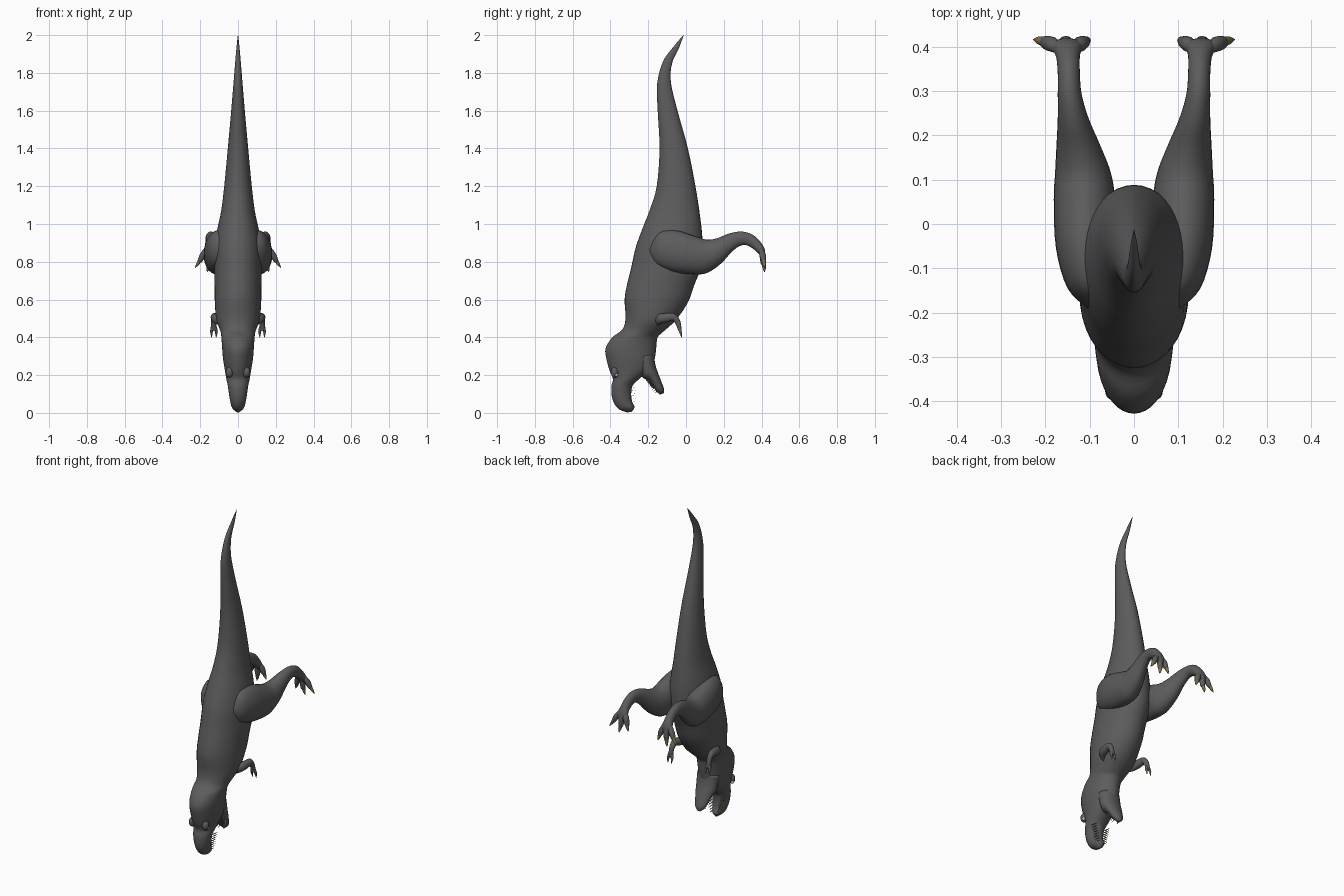
import bpy, bmesh
from math import cos, sin, pi
from mathutils import Vector


def material(name, rgb):
    m = bpy.data.materials.new(name)
    m.diffuse_color = (*rgb, 1)
    return m


SKIN = material("dark_skin", (0.11, 0.108, 0.108))
CLAW = material("claw_horn", (0.22, 0.17, 0.06))
TOOTH = material("tooth_ivory", (0.45, 0.38, 0.22))
EYE = material("eye_pale", (0.5, 0.5, 0.48))
MOUTH = material("mouth_dark", (0.10, 0.08, 0.07))


def finish(bm, name, mat, mirror=False):
    if mirror:
        twin = bmesh.ops.duplicate(bm, geom=bm.verts[:] + bm.edges[:] + bm.faces[:])["geom"]
        for v in twin:
            if isinstance(v, bmesh.types.BMVert):
                v.co.x = -v.co.x
    bmesh.ops.recalc_face_normals(bm, faces=bm.faces[:])
    for f in bm.faces:
        f.smooth = True
    me = bpy.data.meshes.new(name)
    bm.to_mesh(me)
    bm.free()
    me.materials.append(mat)
    ob = bpy.data.objects.new(name, me)
    bpy.context.collection.objects.link(ob)
    return ob


def spline(rows, steps):
    # Catmull-Rom interpolation through rows of numbers
    out = []
    for i in range(len(rows) - 1):
        a, b, c, d = (rows[max(0, min(len(rows) - 1, i + k))] for k in (-1, 0, 1, 2))
        for s in range(steps):
            t = s / steps
            out.append([0.5 * (2*q + (r-p)*t + (2*p-5*q+4*r-u)*t*t + (3*q-p-3*r+u)*t**3)
                        for p, q, r, u in zip(a, b, c, d)])
    return out + [list(rows[-1])]


def loft(bm, rows, seg=28, steps=4):
    # each row: edge point A (y, z), edge point B (y, z), centre x, half width
    rings = []
    for ay, az, by, bz, cx, hw in spline(rows, steps):
        mid = Vector((cx, (ay+by)/2, (az+bz)/2))
        half = Vector((0, (ay-by)/2, (az-bz)/2))
        rings.append([bm.verts.new(mid + half*sin(2*pi*k/seg) + Vector((hw*cos(2*pi*k/seg), 0, 0)))
                      for k in range(seg)])
    for r, s in zip(rings, rings[1:]):
        for k in range(seg):
            n = (k+1) % seg
            bm.faces.new((r[k], r[n], s[n], s[k]))
    bm.faces.new(rings[0])
    bm.faces.new(rings[-1])


def tube(bm, pts, seg=12, steps=4):
    # downward digit; each point: x, y, z, radius
    loft(bm, [(y-r, z, y+r, z, x, r) for x, y, z, r in pts], seg, steps)


# Body: tail, torso, neck and upper jaw in one sweep
body = [
    (-.014, 2.0, -.012, 1.999, .001), (-.065, 1.94, -.038, 1.93, .008),
    (-.122, 1.86, -.074, 1.85, .015), (-.153, 1.74, -.08, 1.75, .024),
    (-.15, 1.6, -.045, 1.6, .036), (-.14, 1.4, .01, 1.4, .054),
    (-.155, 1.2, .05, 1.2, .073), (-.19, 1.08, .072, 1.06, .089),
    (-.225, .99, .085, .95, .11), (-.265, .88, .088, .86, .124),
    (-.29, .77, .08, .77, .125), (-.312, .68, .045, .68, .124),
    (-.325, .6, .01, .585, .123), (-.32, .5, -.055, .49, .115),
    (-.338, .44, -.12, .43, .094), (-.39, .4, -.15, .4, .088),
    (-.426, .34, -.157, .35, .084), (-.42, .28, -.165, .29, .079),
    (-.405, .225, -.185, .235, .07), (-.387, .18, -.245, .182, .062),
    (-.395, .14, -.282, .145, .054), (-.393, .09, -.29, .1, .047),
    (-.38, .05, -.285, .06, .04), (-.355, .02, -.273, .028, .03),
    (-.315, .003, -.29, .004, .006)]
bm = bmesh.new()
loft(bm, [(a, b, c, d, 0, w) for a, b, c, d, w in body], 40)
finish(bm, "body", SKIN)

# Lower jaw
bm = bmesh.new()
loft(bm, [(-.27, .29, -.17, .31, 0, .068), (-.235, .195, -.162, .255, 0, .064),
          (-.2, .172, -.148, .212, 0, .054), (-.176, .142, -.132, .17, 0, .043),
          (-.158, .115, -.117, .128, 0, .031), (-.137, .097, -.118, .103, 0, .008)])
finish(bm, "lower_jaw", SKIN)

# Tongue
bm = bmesh.new()
loft(bm, [(-.23, .2, -.19, .22, 0, .03), (-.205, .165, -.17, .18, 0, .026),
          (-.175, .13, -.155, .14, 0, .012)], 16)
finish(bm, "tongue", MOUTH)

# Hind legs
bm = bmesh.new()
loft(bm, [(-.19, .88, -.19, .83, .09, .015), (-.14, .955, -.15, .78, .1, .05),
          (-.05, .965, -.06, .745, .108, .068), (.05, .935, .06, .733, .112, .069),
          (.11, .917, .12, .745, .115, .063), (.165, .925, .185, .79, .125, .05),
          (.23, .95, .245, .855, .137, .035), (.295, .96, .29, .886, .145, .027),
          (.355, .942, .325, .886, .147, .025), (.4, .898, .36, .865, .149, .027),
          (.418, .86, .386, .84, .151, .034), (.418, .825, .4, .82, .151, .022)])
finish(bm, "hind_legs", SKIN, True)

# Toes and toe claws
toes, claws = bmesh.new(), bmesh.new()
for x0, x1, x2, z1, z2 in ((.17, .2, .227, .805, .768), (.152, .154, .163, .79, .745),
                           (.133, .113, .1, .805, .768)):
    tube(toes, [(x0, .395, .87, .01), ((x0+x1)/2, .405, .84, .017),
                (x1, .41, z1, .014), ((x1*3+x2)/4, .413, z1-.012, .006)])
    tube(claws, [(x1, .41, z1+.008, .011), ((x1+x2)/2, .414, (z1+z2)/2, .009),
                 (x2, .416, z2, .001)])
finish(toes, "toes", SKIN, True)
finish(claws, "toe_claws", CLAW, True)

# Arms
bm = bmesh.new()
loft(bm, [(-.17, .5, -.15, .46, .09, .018), (-.145, .522, -.135, .472, .112, .024),
          (-.1, .528, -.1, .48, .122, .022), (-.06, .525, -.075, .488, .126, .018),
          (-.035, .497, -.062, .482, .127, .015), (-.026, .465, -.051, .462, .128, .014),
          (-.024, .435, -.042, .435, .129, .014)], 20)
finish(bm, "arms", SKIN, True)

# Fingers and finger claws
fingers, claws = bmesh.new(), bmesh.new()
for x0, x1 in ((.121, .115), (.135, .14)):
    tube(fingers, [(x0, -.036, .455, .009), (x1, -.03, .43, .008), (x1, -.028, .42, .004)], 10)
    tube(claws, [(x1, -.03, .428, .0065), (x1, -.026, .415, .005), (x1, -.024, .398, .001)], 10)
finish(fingers, "fingers", SKIN, True)
finish(claws, "finger_claws", CLAW, True)

# Teeth along both jaws
bm = bmesh.new()
for i in range(8):
    t = i / 7
    z, x = .035 + .1*t, .024 + .023*t
    tube(bm, [(x, -.303, z, .006), (x, -.282, z-.001, .004), (x, -.262, z-.004, .0006)], 6, 1)
    if i < 6:
        t = i / 5
        y, z, x = -.15 - .035*t, .118 + .045*t, .018 + .024*t
        tube(bm, [(x, y+.008, z+.006, .005), (x, y-.015, z-.014, .0006)], 6, 1)
finish(bm, "teeth", TOOTH, True)


def balls(name, mat, loc, scale):
    b = bmesh.new()
    bmesh.ops.create_uvsphere(b, u_segments=16, v_segments=10, radius=1)
    for v in b.verts:
        v.co = Vector(loc) + Vector(p*q for p, q in zip(v.co, scale))
    finish(b, name, mat, True)


# Brow ridges and eyes
balls("brow_ridges", SKIN, (.045, -.378, .215), (.02, .02, .028))
balls("eyes", EYE, (.056, -.368, .2), (.009, .009, .009))
